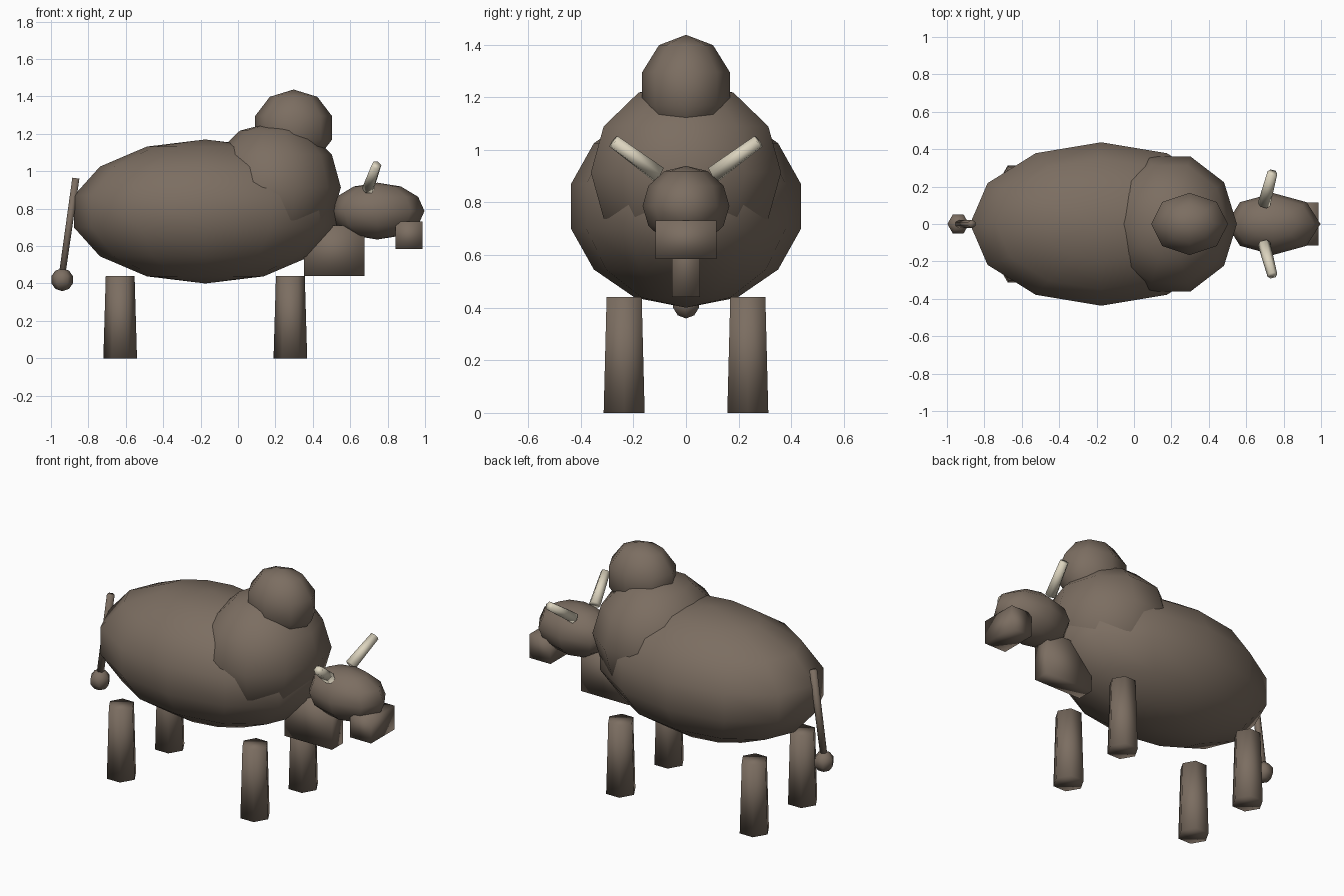
import bpy, bmesh, math
from mathutils import Matrix, Vector

cube = bpy.data.objects.get("Cube")
if cube:
    bpy.data.objects.remove(cube, do_unlink=True)


def material(name, rgb):
    mat = bpy.data.materials.new(name)
    mat.use_nodes = True
    color = (*rgb, 1.0)
    mat.diffuse_color = color
    bsdf = mat.node_tree.nodes["Principled BSDF"]
    bsdf.inputs["Base Color"].default_value = color
    bsdf.inputs["Roughness"].default_value = 0.9
    return mat


HIDE = material("brown hide", (0.2, 0.155, 0.12))
HORN = material("cream horn", (0.72, 0.66, 0.52))
QUARTER = Matrix.Rotation(math.pi / 2, 4, "Z")


def finish(name, bm, mat):
    mesh = bpy.data.meshes.new(name)
    bm.to_mesh(mesh)
    bm.free()
    mesh.materials.append(mat)
    for poly in mesh.polygons:
        poly.use_smooth = True
    obj = bpy.data.objects.new(name, mesh)
    bpy.context.collection.objects.link(obj)
    return obj


def ellipsoid(name, center, radii, segments, rings, mat=HIDE):
    bm = bmesh.new()
    bmesh.ops.create_uvsphere(bm, u_segments=segments, v_segments=rings, radius=1)
    place = Matrix.Translation(center) @ Matrix.Diagonal((*radii, 1)) @ QUARTER
    bmesh.ops.transform(bm, matrix=place, verts=bm.verts)
    return finish(name, bm, mat)


def rod(name, start, end, r_start, r_end, sides, mat=HIDE):
    start, end = Vector(start), Vector(end)
    axis = end - start
    bm = bmesh.new()
    bmesh.ops.create_cone(bm, cap_ends=True, segments=sides, radius1=r_start,
                          radius2=r_end, depth=axis.length)
    turn = Matrix.Identity(4)
    if abs(axis.x) + abs(axis.y) > 0.001:
        turn = axis.to_track_quat("Z", "Y").to_matrix().to_4x4()
    place = Matrix.Translation((start + end) / 2) @ turn @ QUARTER
    bmesh.ops.transform(bm, matrix=place, verts=bm.verts)
    return finish(name, bm, mat)


def box(name, center, size, mat=HIDE):
    bm = bmesh.new()
    bmesh.ops.create_cube(bm, size=1)
    place = Matrix.Translation(center) @ Matrix.Diagonal((*size, 1))
    bmesh.ops.transform(bm, matrix=place, verts=bm.verts)
    return finish(name, bm, mat)


# Trunk, shoulders and hump
ellipsoid("body", (-0.175, 0, 0.785), (0.72, 0.448, 0.385), 12, 7)
ellipsoid("shoulders", (0.19, 0, 0.914), (0.36, 0.38, 0.35), 10, 6)
ellipsoid("hump", (0.297, 0, 1.232), (0.216, 0.175, 0.205), 8, 5)

# Head, muzzle and beard
ellipsoid("head", (0.745, 0, 0.787), (0.252, 0.165, 0.152), 8, 6)
box("muzzle", (0.915, 0, 0.658), (0.145, 0.23, 0.145))
box("beard", (0.515, 0, 0.575), (0.325, 0.106, 0.27))

# Horns and legs on both sides
for side, y in (("left", 1), ("right", -1)):
    # The head points along +x, so its two sides lie along y
    rod(f"horn_{side}", (0.695, y * 0.105, 0.907), (0.74, y * 0.275, 1.032),
        0.034, 0.027, 6, HORN)
    for end, x in (("front", 0.28), ("rear", -0.63)):
        rod(f"{end}_leg_{side}", (x, y * 0.235, 0), (x, y * 0.235, 0.44),
            0.09, 0.077, 6)

# Tail with a tuft
rod("tail", (-0.94, 0, 0.45), (-0.867, 0, 0.963), 0.02, 0.022, 6)
ellipsoid("tail_tuft", (-0.94, 0, 0.42), (0.061, 0.061, 0.061), 6, 5)
